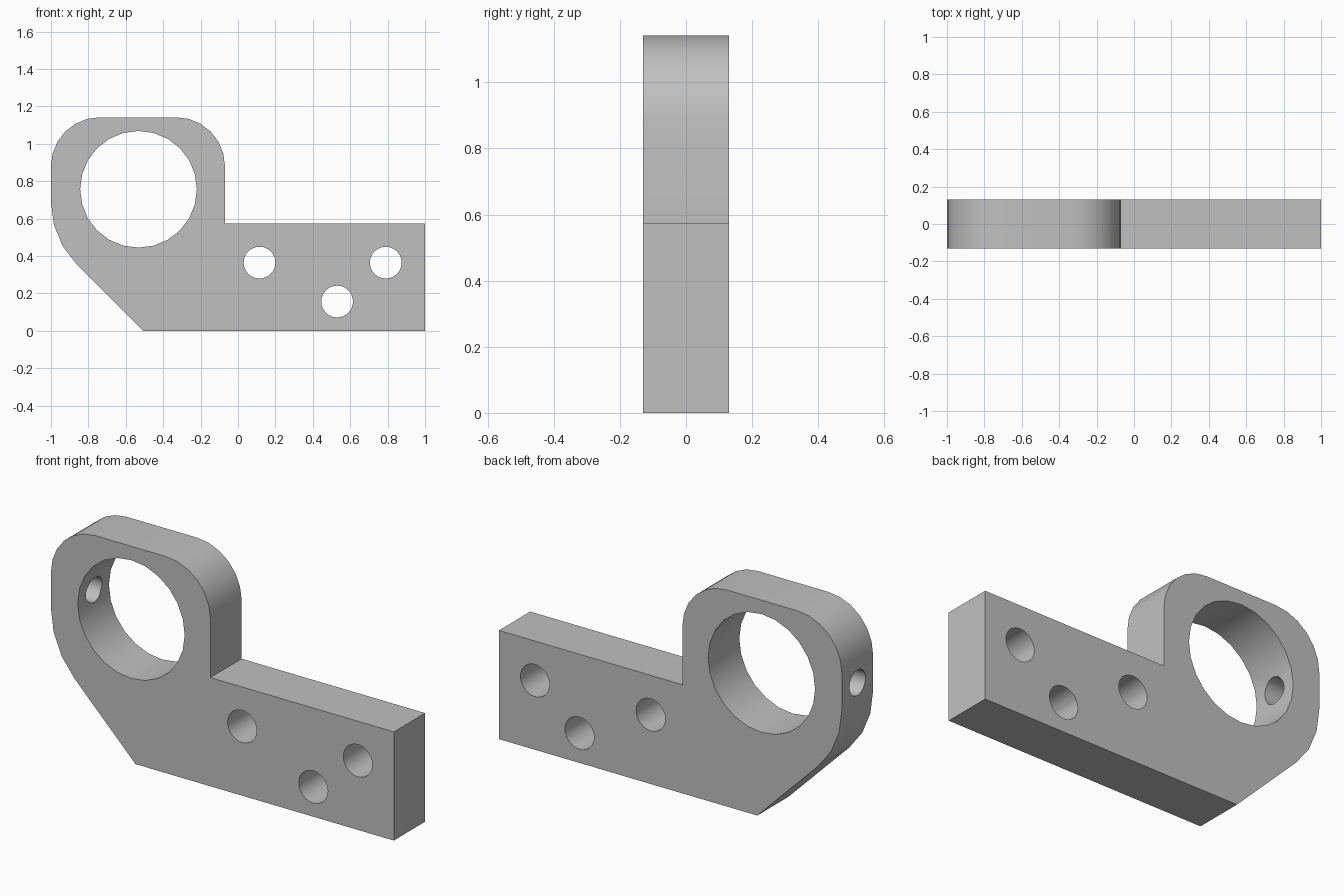
import bpy
import bmesh
from math import cos, sin, tan, radians, pi
from mathutils import Matrix

cube = bpy.data.objects.get("Cube")
if cube:
    bpy.data.objects.remove(cube, do_unlink=True)

HALF_DEPTH = 0.13
TOP, STEP, WALL = 1.142, 0.573, -0.07

grey = bpy.data.materials.new("plain grey")
grey.use_nodes = True
colour = (0.53, 0.53, 0.53, 1)
grey.diffuse_color = colour
grey.node_tree.nodes["Principled BSDF"].inputs["Base Color"].default_value = colour


def add_object(name, bm):
    bmesh.ops.recalc_face_normals(bm, faces=bm.faces[:])
    mesh = bpy.data.meshes.new(name)
    bm.to_mesh(mesh)
    bm.free()
    mesh.materials.append(grey)
    obj = bpy.data.objects.new(name, mesh)
    bpy.context.collection.objects.link(obj)
    return obj


def arc(cx, cz, radius, start, end):
    """Points in 15 degree steps, angles in degrees."""
    steps = round(abs(end - start) / 15)
    angles = [radians(start + (end - start) * i / steps) for i in range(steps + 1)]
    return [(cx + radius * cos(a), cz + radius * sin(a)) for a in angles]


def cut_hole(target, x, z, radius, depth, axis):
    """Round hole through the target along the given axis."""
    bm = bmesh.new()
    turn = Matrix.Rotation(pi / 2, 4, axis)
    bmesh.ops.create_cone(bm, cap_ends=True, segments=24, radius1=radius,
                          radius2=radius, depth=depth,
                          matrix=Matrix.Translation((x, 0, z)) @ turn)
    cutter = add_object("hole_cutter", bm)
    cutter.hide_render = True
    mod = target.modifiers.new("hole", 'BOOLEAN')
    mod.operation, mod.solver, mod.object = 'DIFFERENCE', 'EXACT', cutter
    bpy.context.view_layer.objects.active = target
    bpy.ops.object.modifier_apply(modifier=mod.name)
    bpy.data.objects.remove(cutter, do_unlink=True)


# Bracket outline: arm, rounded clamp head and sloping lower corner
corner = 0.26
heel = 0.47
slope_x = -0.507
heel_z = 1 + slope_x + heel * tan(pi / 8)
outline = [(slope_x, 0), (1, 0), (1, STEP), (WALL, STEP)]
outline += arc(WALL - corner, TOP - corner, corner, 0, 90)
outline += arc(-1 + corner, TOP - corner, corner, 90, 180)
outline += arc(-1 + heel, heel_z, heel, 180, 225)

bm = bmesh.new()
front = bm.faces.new([bm.verts.new((x, -HALF_DEPTH, z)) for x, z in outline])
grown = bmesh.ops.extrude_face_region(bm, geom=[front], use_keep_orig=True)
bmesh.ops.translate(bm, vec=(0, 2 * HALF_DEPTH, 0),
                    verts=[g for g in grown["geom"] if isinstance(g, bmesh.types.BMVert)])
bracket = add_object("clamp_bracket", bm)

# Large bore, three bolt holes and the cross hole for a set screw
cut_hole(bracket, -0.532, 0.757, 0.312, 1, 'X')
for x, z in [(0.115, 0.365), (0.53, 0.157), (0.79, 0.365)]:
    cut_hole(bracket, x, z, 0.085, 1, 'X')
cut_hole(bracket, -0.85, 0.783, 0.067, 0.5, 'Y')

# Smooth curved walls with crisp rims
bpy.ops.object.select_all(action='DESELECT')
bracket.select_set(True)
bpy.context.view_layer.objects.active = bracket
bpy.ops.object.shade_smooth_by_angle(angle=radians(30))
